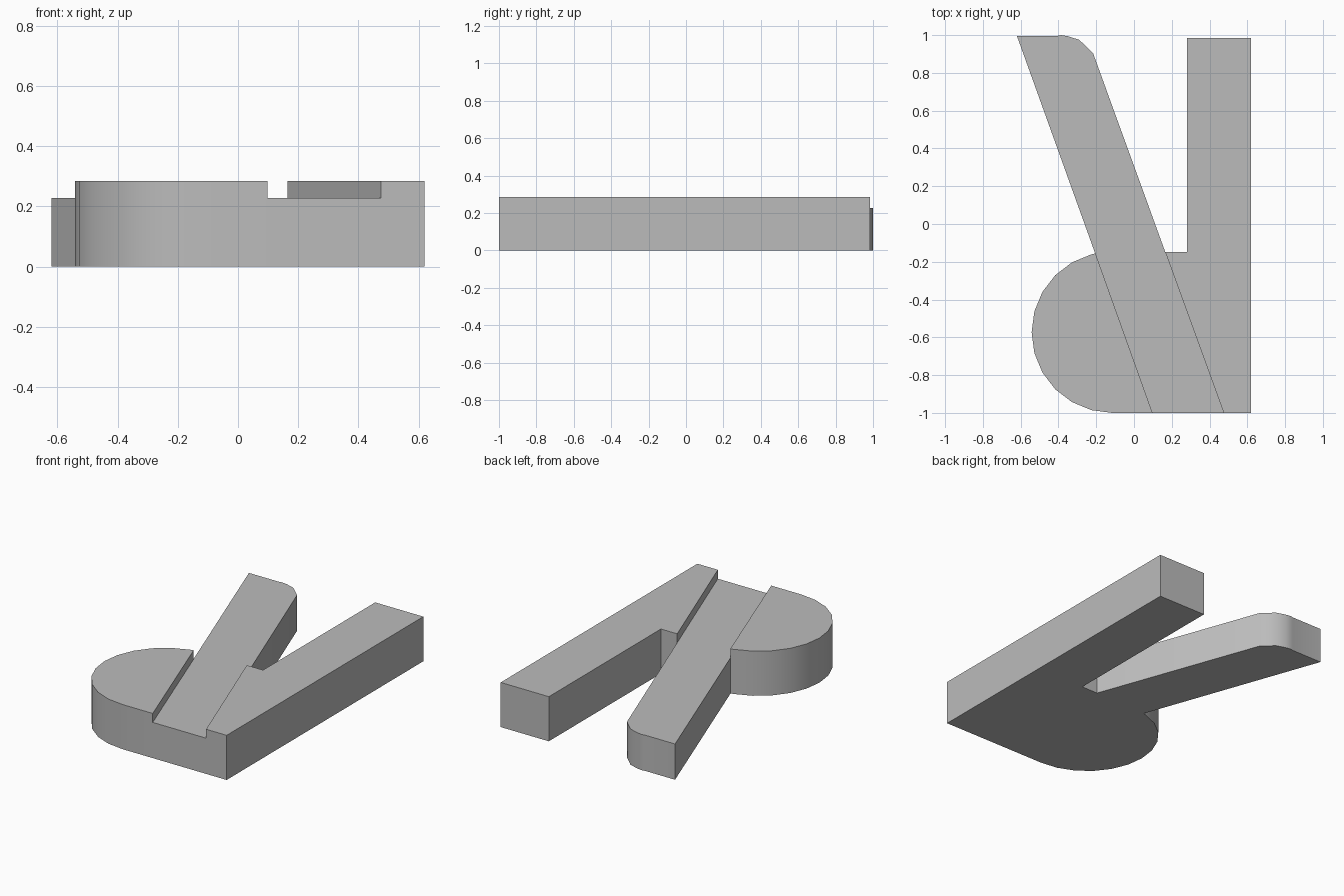
import bpy, bmesh
from math import sin, cos, radians

if "Cube" in bpy.data.objects:
    bpy.data.objects.remove(bpy.data.objects["Cube"])

LOW, HIGH = 0.228, 0.285

grey = bpy.data.materials.new("plain_grey")
grey.use_nodes = True
colour = (0.5, 0.5, 0.5, 1)
grey.diffuse_color = colour
grey.node_tree.nodes["Principled BSDF"].inputs["Base Color"].default_value = colour


def slab(name, outline, height):
    """Extrude a plan outline from the ground up to a height."""
    bm = bmesh.new()
    base = bm.faces.new([bm.verts.new((x, y, 0)) for x, y in outline])
    top = bmesh.ops.extrude_face_region(bm, geom=[base], use_keep_orig=True)["geom"]
    for v in top:
        if isinstance(v, bmesh.types.BMVert):
            v.co.z = height
    bmesh.ops.recalc_face_normals(bm, faces=bm.faces)
    mesh = bpy.data.meshes.new(name)
    bm.to_mesh(mesh)
    bm.free()
    mesh.materials.append(grey)
    obj = bpy.data.objects.new(name, mesh)
    bpy.context.collection.objects.link(obj)
    bpy.ops.object.select_all(action="DESELECT")
    obj.select_set(True)
    bpy.context.view_layer.objects.active = obj
    bpy.ops.object.shade_smooth_by_angle(angle=radians(30))
    return obj


# Lower diagonal bar with a rounded tip
slab("diagonal_bar", [(0.098, -1), (0.475, -1), (-0.217, 0.905), (-0.29, 0.975),
                      (-0.35, 0.994), (-0.385, 1), (-0.405, 0.996), (-0.62, 0.996)], LOW)

# Raised upright bar with a small shoulder against the diagonal
slab("upright_bar", [(0.475, -1), (0.62, -1), (0.62, 0.984), (0.28, 0.984),
                     (0.28, -0.147), (0.165, -0.147)], HIGH)

# Raised half-round lobe on the other side of the diagonal
cx, cy, r = -0.115, -0.573, 0.427
arc = [(cx - r * sin(radians(a)), cy - r * cos(radians(a))) for a in range(0, 166, 15)]
slab("round_lobe", [(0.098, -1)] + arc + [(-0.204, -0.156)], HIGH)
